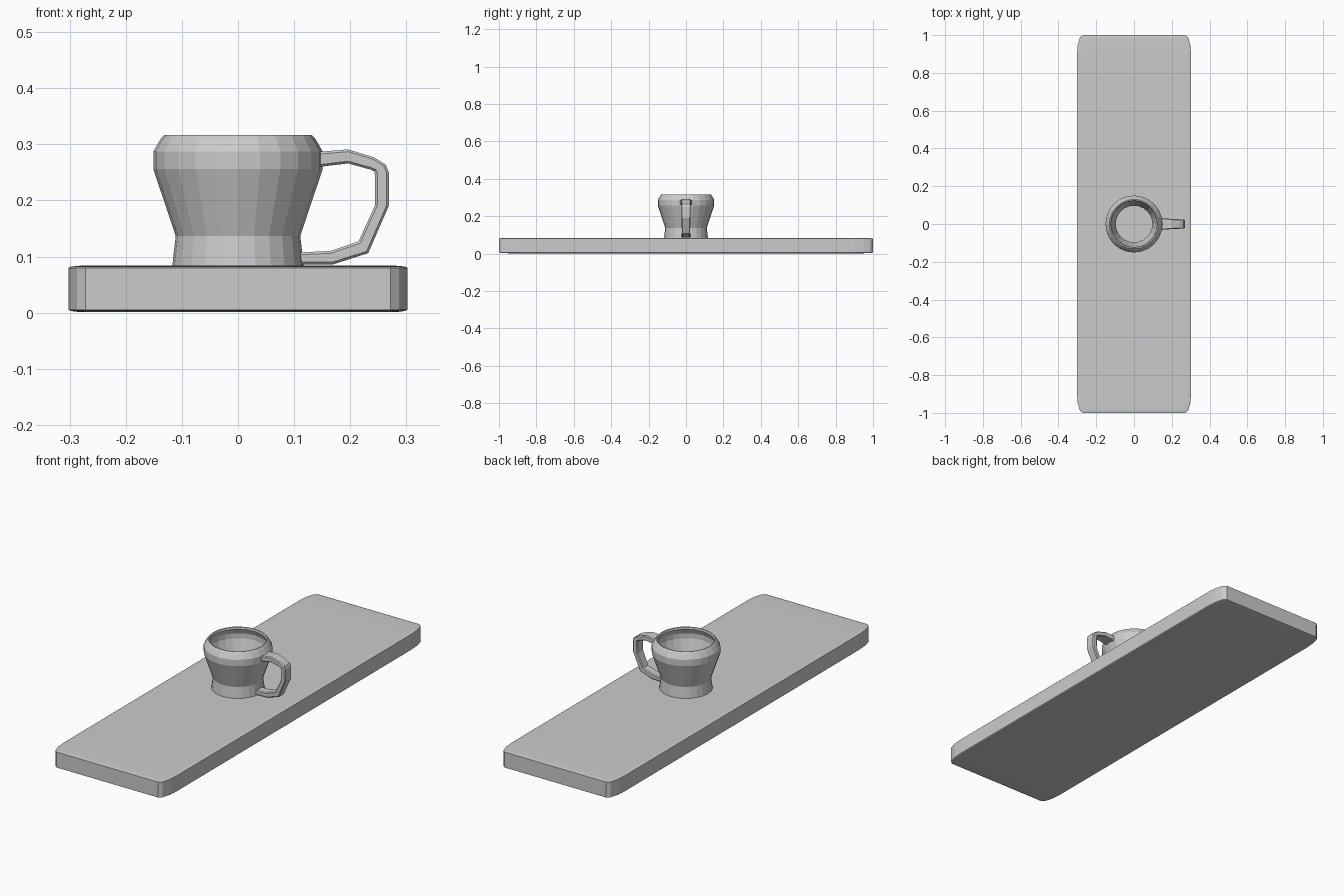
import bpy, bmesh, math

if "Cube" in bpy.data.objects:
    bpy.data.objects.remove(bpy.data.objects["Cube"])


def finish(bm, name):
    bmesh.ops.recalc_face_normals(bm, faces=bm.faces[:])
    me = bpy.data.meshes.new(name)
    bm.to_mesh(me)
    bm.free()
    ob = bpy.data.objects.new(name, me)
    bpy.context.collection.objects.link(ob)
    return ob


def bridge(bm, a, b):
    n = len(a)
    for i in range(n):
        j = (i + 1) % n
        bm.faces.new((a[i], a[j], b[j], b[i]))


# Board: bevelled cube squashed afterwards, so the corners stretch along y
bm = bmesh.new()
bmesh.ops.create_cube(bm, size=2)
bmesh.ops.bevel(bm, geom=bm.edges[:], offset=0.1, segments=3, profile=0.5,
                affect='EDGES', clamp_overlap=True)
for v in bm.verts:
    v.co.x *= 0.302
    v.co.y *= 1.0
    v.co.z = 0.0425 + v.co.z * 0.0415
finish(bm, "board")

# Cup: lathed outer wall, rounded rim, inner wall and floor (radius, height)
profile = [(0.117, 0.084), (0.111, 0.137), (0.151, 0.256), (0.151, 0.287),
           (0.137, 0.311), (0.131, 0.317), (0.125, 0.316), (0.122, 0.309),
           (0.134, 0.283), (0.134, 0.259), (0.097, 0.138), (0.101, 0.096)]
SIDES = 24
bm = bmesh.new()
rings = []
for r, z in profile:
    rings.append([bm.verts.new((r * math.cos(2 * math.pi * i / SIDES),
                                r * math.sin(2 * math.pi * i / SIDES), z))
                  for i in range(SIDES)])
for a, b in zip(rings, rings[1:]):
    bridge(bm, a, b)
bm.faces.new(rings[-1])
bm.faces.new(rings[0])
finish(bm, "cup")

# Handle: outer x,z / inner x,z / half width for each section of the loop
sections = [(0.138, 0.286, 0.138, 0.259, 0.032),
            (0.196, 0.291, 0.196, 0.266, 0.027),
            (0.242, 0.277, 0.236, 0.255, 0.025),
            (0.263, 0.264, 0.243, 0.252, 0.025),
            (0.269, 0.250, 0.244, 0.247, 0.025),
            (0.269, 0.191, 0.244, 0.191, 0.024),
            (0.232, 0.106, 0.215, 0.127, 0.022),
            (0.169, 0.086, 0.165, 0.110, 0.021),
            (0.104, 0.086, 0.104, 0.107, 0.024)]
bm = bmesh.new()
rings = [[bm.verts.new(p) for p in ((ox, -w, oz), (ox, w, oz),
                                    (ix, w, iz), (ix, -w, iz))]
         for ox, oz, ix, iz, w in sections]
for a, b in zip(rings, rings[1:]):
    bridge(bm, a, b)
bm.faces.new(rings[0])
bm.faces.new(rings[-1])
handle = finish(bm, "handle")
bev = handle.modifiers.new("soft_edges", 'BEVEL')
bev.width = 0.004
bev.segments = 1
bev.limit_method = 'ANGLE'
bev.angle_limit = math.radians(60)
